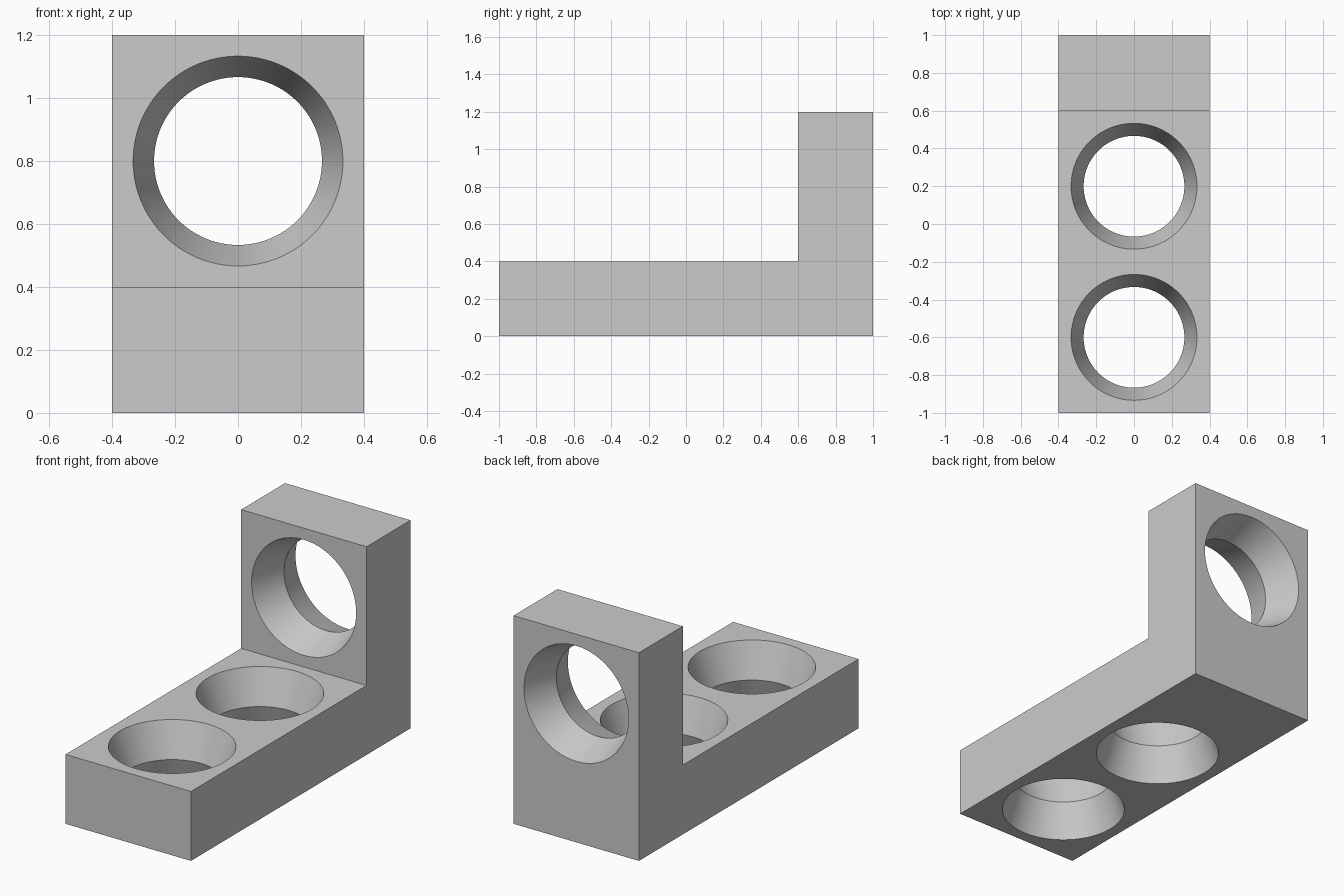
import bpy, bmesh, math
from mathutils import Matrix, Vector

default = bpy.data.objects.get("Cube")
if default:
    bpy.data.objects.remove(default, do_unlink=True)

WIDTH, THICK = 0.8, 0.4
R_FACE, R_WAIST = 1 / 3, 0.8 / 3
SEGMENTS = 96

grey = bpy.data.materials.new("light grey")
grey.use_nodes = True
colour = (0.6, 0.6, 0.6, 1)
grey.diffuse_color = colour
grey.node_tree.nodes["Principled BSDF"].inputs["Base Color"].default_value = colour


def add_object(name, bm):
    bmesh.ops.recalc_face_normals(bm, faces=bm.faces)
    mesh = bpy.data.meshes.new(name)
    bm.to_mesh(mesh)
    bm.free()
    mesh.materials.append(grey)
    obj = bpy.data.objects.new(name, mesh)
    bpy.context.collection.objects.link(obj)
    return obj


def hole_cutter(name, centre, rotation):
    """Hourglass solid, narrowest at mid thickness, overshooting both faces."""
    half = THICK / 2 + 0.05
    r_end = R_WAIST + (R_FACE - R_WAIST) * half / (THICK / 2)
    bm = bmesh.new()
    rings = []
    for z, r in ((-half, r_end), (0, R_WAIST), (half, r_end)):
        ring = bmesh.ops.create_circle(bm, segments=SEGMENTS, radius=r,
                                       matrix=Matrix.Translation((0, 0, z)))
        rings.append(ring["verts"])
    for low, high in zip(rings, rings[1:]):
        for i in range(SEGMENTS):
            j = (i + 1) % SEGMENTS
            bm.faces.new((low[i], low[j], high[j], high[i]))
    bm.faces.new(rings[0])
    bm.faces.new(rings[-1])
    bm.transform(Matrix.Translation(centre) @ rotation)
    cutter = add_object(name, bm)
    cutter.hide_render = True
    return cutter


# L-shaped bracket: side profile extruded across the width
profile = [(-1, 0), (1, 0), (1, 1.2), (0.6, 1.2), (0.6, THICK), (-1, THICK)]
bm = bmesh.new()
side = bm.faces.new([bm.verts.new((-WIDTH / 2, y, z)) for y, z in profile])
grown = bmesh.ops.extrude_face_region(bm, geom=[side])
bmesh.ops.translate(bm, vec=Vector((WIDTH, 0, 0)),
                    verts=[v for v in grown["geom"] if isinstance(v, bmesh.types.BMVert)])
bracket = add_object("angle_bracket", bm)

# Two holes through the base arm, one through the upright
upright = Matrix.Rotation(math.pi / 2, 4, "X")
cutters = [
    hole_cutter("front_hole_cutter", (0, -0.6, THICK / 2), Matrix()),
    hole_cutter("middle_hole_cutter", (0, 0.2, THICK / 2), Matrix()),
    hole_cutter("upright_hole_cutter", (0, 0.8, 0.8), upright),
]

bpy.ops.object.select_all(action="DESELECT")
bracket.select_set(True)
bpy.context.view_layer.objects.active = bracket
for cutter in cutters:
    cut = bracket.modifiers.new(cutter.name, "BOOLEAN")
    cut.operation = "DIFFERENCE"
    cut.solver = "EXACT"
    cut.object = cutter
    bpy.ops.object.modifier_apply(modifier=cut.name)
    bpy.data.objects.remove(cutter, do_unlink=True)

# Smooth hole walls, crisp rims and waists
bpy.ops.object.shade_smooth_by_angle(angle=math.radians(25))
